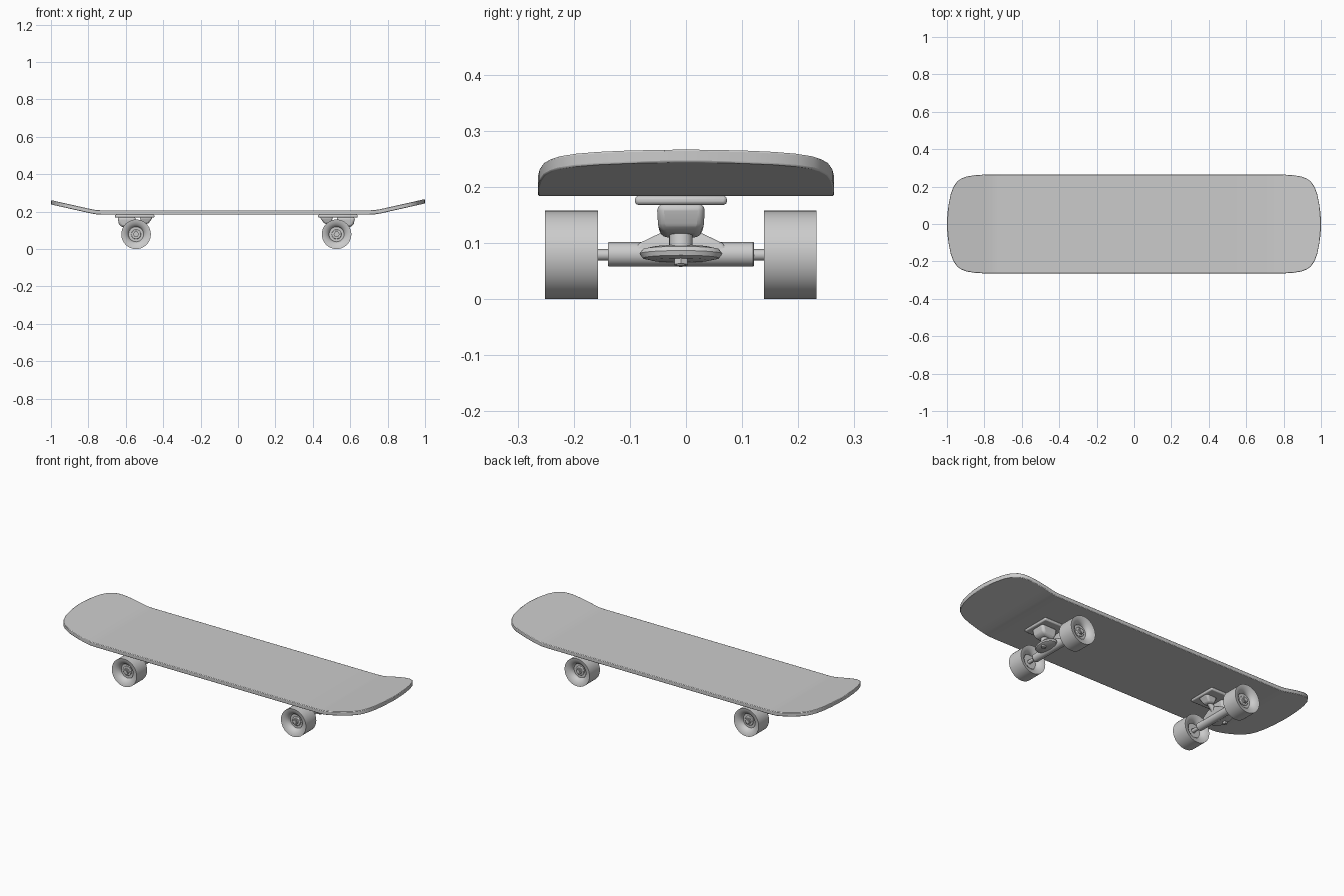
import bpy, bmesh
from math import cos, sin, pi
from mathutils import Vector

if "Cube" in bpy.data.objects:
    bpy.data.objects.remove(bpy.data.objects["Cube"])

CY = -0.009  # trucks sit slightly off the deck centre line


def finish(name, bm, bevel=0, segs=2, angle=40):
    bmesh.ops.recalc_face_normals(bm, faces=bm.faces)
    me = bpy.data.meshes.new(name)
    bm.to_mesh(me)
    bm.free()
    ob = bpy.data.objects.new(name, me)
    bpy.context.collection.objects.link(ob)
    bpy.ops.object.select_all(action='DESELECT')
    bpy.context.view_layer.objects.active = ob
    ob.select_set(True)
    if bevel:
        m = ob.modifiers.new("bevel", 'BEVEL')
        m.width, m.segments = bevel, segs
        m.limit_method, m.angle_limit = 'ANGLE', 0.6
    bpy.ops.object.shade_smooth_by_angle(angle=angle * pi / 180)
    return ob


def loft(name, rings, cap=True, closed=False, **kw):
    """Skin a list of point rings."""
    bm = bmesh.new()
    vs = [[bm.verts.new(p) for p in r] for r in rings]
    n = len(vs[0])
    pairs = list(zip(vs, vs[1:])) + ([(vs[-1], vs[0])] if closed else [])
    for a, b in pairs:
        for i in range(n):
            j = (i + 1) % n
            bm.faces.new((a[i], a[j], b[j], b[i]))
    if cap and not closed:
        bm.faces.new(vs[0])
        bm.faces.new(vs[-1])
    return finish(name, bm, **kw)


def lathe(name, base, axis, profile, n=32, squash=1, closed=False, **kw):
    """Revolve (radius, distance) pairs about an axis; squash narrows one side."""
    axis = Vector(axis).normalized()
    v = Vector((0, 1, 0)) if abs(axis.y) < 0.5 else Vector((0, 0, 1))
    u = v.cross(axis).normalized()
    rings = [[Vector(base) + axis * d + r * (u * squash * cos(2 * pi * k / n) + v * sin(2 * pi * k / n))
              for k in range(n)] for r, d in profile]
    return loft(name, rings, closed=closed, **kw)


def rod(name, a, b, r, n=24, **kw):
    a, b = Vector(a), Vector(b)
    return lathe(name, a, b - a, [(r, 0), (r, (b - a).length)], n, **kw)


def rect(x0, x1, hy, z0, z1=None):
    z1 = z0 if z1 is None else z1
    return [(x0, CY - hy, z0), (x1, CY - hy, z1), (x1, CY + hy, z1), (x0, CY + hy, z0)]


# Deck: cross-sections along x, with upturned nose and tail
def lift(x):
    d = abs(x + 0.012) - 0.745
    if d <= -0.03:
        return 0
    return 0.225 * (d if d >= 0.03 else (d + 0.03) ** 2 / 0.12)


half = [(0.5, .264), (0.70, .264), (0.73, .264), (0.76, .264), (0.8, .264), (0.85, .261), (0.895, .254),
        (0.925, .242), (0.945, .228), (0.965, .2), (0.98, .16), (0.99, .11), (0.997, .06), (1.0, .02)]
stations = [(-x, w) for x, w in reversed(half)] + half
rings = []
for x, w in stations:
    z = lift(x)
    rings.append([(x, -w, .184 + z), (x, w, .184 + z), (x, w, .207 + z), (x, -w, .207 + z)])
loft("deck", rings, bevel=0.004)

# Wheel section: (radius, distance from the inner face), dished on both faces
W = 0.094
face = [(.079, 0), (.07, .0015), (.058, .006), (.048, .013), (.042, .02), (.04, .03)]
wheel = face + [(.012, .03), (.012, W - .03)] + [(r, W - d) for r, d in reversed(face)]


def truck(tag, cx, s):
    """s = +1 or -1 points to the outer end of the board."""
    X = lambda o: cx + s * o

    # Baseplate, kingpin housing and pivot cup
    loft(tag + "_baseplate", [rect(X(-.098), X(.113), .082, .168), rect(X(-.098), X(.113), .082, .184)],
         bevel=0.006)
    loft(tag + "_kingpin_housing", [rect(X(.0), X(.1), .043, .17), rect(X(.006), X(.092), .041, .135),
                                    rect(X(.018), X(.082), .036, .108, .12)], bevel=0.012, segs=3)
    loft(tag + "_pivot_cup", [rect(X(-.09), X(-.02), .034, .17), rect(X(-.065), X(-.03), .022, .135)],
         bevel=0.008)

    # Kingpin, bushing, hanger ring and nut
    top, d = (X(.045), CY, .122), Vector((s * .2, 0, -1)).normalized()
    P = lambda t: Vector(top) + d * t
    rod(tag + "_bushing", P(0), P(.034), .021)
    rod(tag + "_kingpin", P(0), P(.064), .008)
    rod(tag + "_kingpin_nut", P(.05), P(.062), .013, n=6)
    lathe(tag + "_hanger_ring", (X(.04), CY, .081), (s * .15, 0, -1),
          [(.05, -.012), (.068, -.008), (.074, 0), (.068, .008), (.05, .012)], squash=.52)

    # Hanger tube with its arm rising to the pivot cup
    rod(tag + "_hanger", (cx, CY - .13, .08), (cx, CY + .13, .08), .022, bevel=0.002)
    loft(tag + "_hanger_web", [rect(X(-.02), X(.02), .085, .085), rect(X(-.025), X(.018), .074, .1),
                               rect(X(-.03), X(.005), .028, .122)], bevel=0.004)
    rod(tag + "_pivot_arm", (X(-.005), CY, .1), (X(-.045), CY, .145), .014)

    # Axle, wheels, bearings and nuts
    rod(tag + "_axle", (cx, CY - .232, .079), (cx, CY + .232, .079), .01)
    for side, q in (("front", -1), ("back", 1)):
        at = lambda y: (cx, CY + q * y, .079)
        lathe(f"{tag}_{side}_wheel", at(.148), (0, q, 0), wheel, n=40, closed=True, angle=50)
        rod(f"{tag}_{side}_bearing", at(.2), at(.218), .026, bevel=0.003)
        rod(f"{tag}_{side}_axle_nut", at(.215), at(.228), .016, n=6)


truck("left", -0.545, -1)
truck("right", 0.527, 1)
